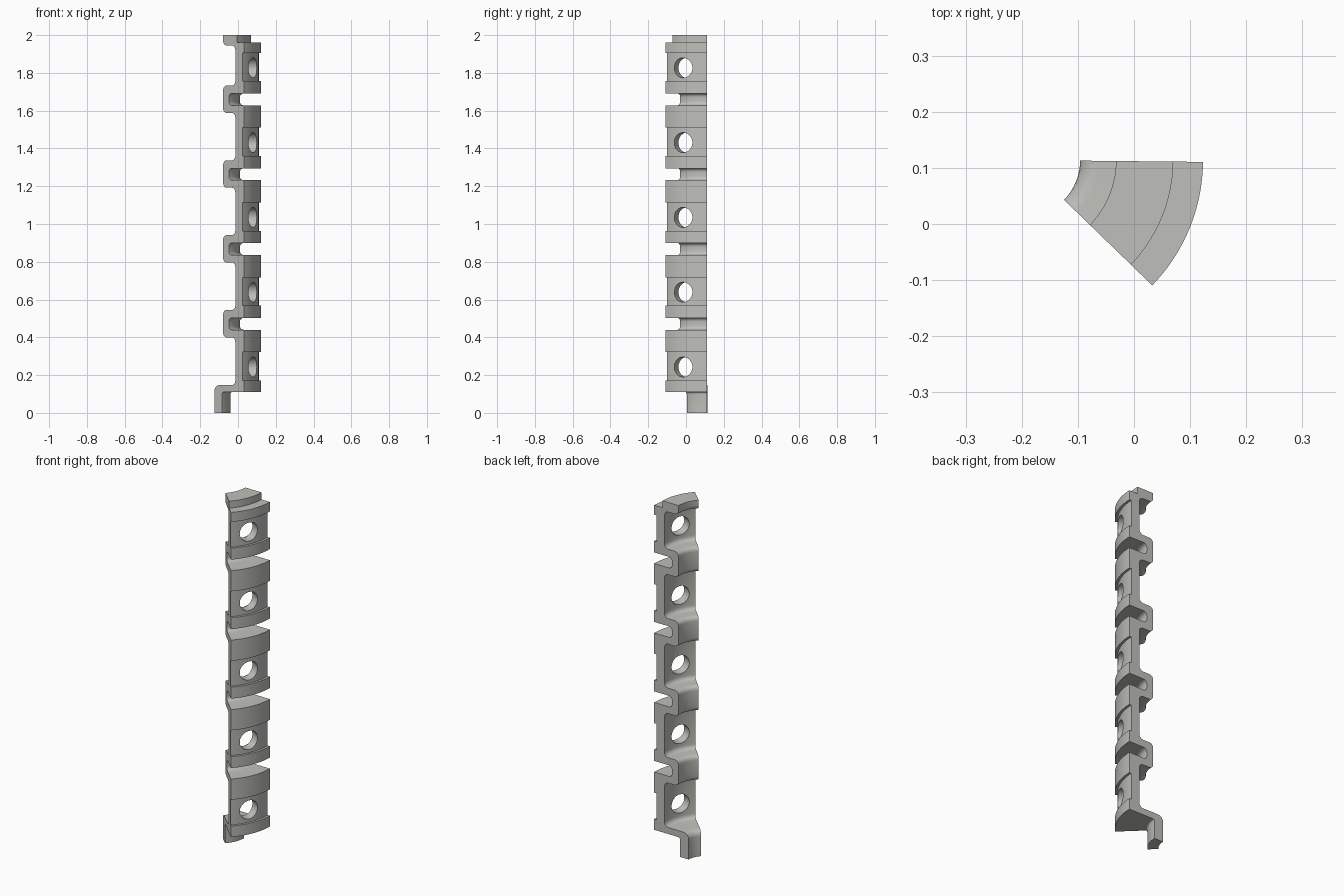
import bpy, bmesh, math
from mathutils import Vector, Matrix

if "Cube" in bpy.data.objects:
    bpy.data.objects.remove(bpy.data.objects["Cube"])

AXIS = Vector((-0.198, 0.114, 0))       # centre of the revolved wedge
A0, A1, STEPS = math.radians(-44.1), math.radians(-0.6), 24
PITCH, LEVELS = 0.396, 5
R_IN, R_REC, R_RIM = 0.256, 0.308, 0.321   # inner wall, recess, rim radii
R_LOOP, R_SLOT = 0.166, 0.208              # inner end of loop and of slot


def rounded(points, n=5):
    """Closed outline with corners (r, z, fillet) replaced by arcs."""
    out = []
    for i, (x, z, f) in enumerate(points):
        p = Vector((x, z))
        if f == 0:
            out.append(p)
            continue
        a = (Vector(points[i - 1][:2]) - p).normalized()
        b = (Vector(points[(i + 1) % len(points)][:2]) - p).normalized()
        centre = p + (a + b) * f            # all corners are square
        for k in range(n + 1):
            t = math.pi / 2 * k / n
            out.append(centre - b * f * math.cos(t) - a * f * math.sin(t))
    return out


# Outer side, bottom to top
outline = [(0.102, 0, 0), (0.158, 0, 0), (0.158, 0.11, 0.01), (R_RIM, 0.11, 0)]
for i in range(LEVELS):
    z = i * PITCH
    outline += [(R_RIM, z + 0.172, 0), (R_REC, z + 0.172, 0),
                (R_REC, z + 0.322, 0), (R_RIM, z + 0.322, 0)]
    if i < LEVELS - 1:                      # slot between two levels
        outline += [(R_RIM, z + 0.44, 0), (R_SLOT, z + 0.44, 0.02),
                    (R_SLOT, z + 0.503, 0.02), (R_RIM, z + 0.503, 0)]
# Stepped top
outline += [(R_RIM, 1.96, 0), (0.268, 1.96, 0), (0.268, 2, 0), (R_LOOP, 2, 0),
            (R_LOOP, 1.945, 0.025), (R_IN, 1.945, 0.025)]
# Inner side, top to bottom, with loops around the slots
for i in reversed(range(LEVELS - 1)):
    z = i * PITCH
    outline += [(R_IN, z + 0.545, 0.025), (R_LOOP, z + 0.545, 0.025),
                (R_LOOP, z + 0.4, 0.025), (R_IN, z + 0.4, 0.025)]
outline += [(R_IN, 0.147, 0.025), (0.102, 0.147, 0.033)]

# Revolve the outline through the wedge angle
profile = rounded(outline)
bm = bmesh.new()
rings = []
for s in range(STEPS + 1):
    a = A0 + (A1 - A0) * s / STEPS
    rings.append([bm.verts.new(AXIS + Vector((p.x * math.cos(a), p.x * math.sin(a), p.y)))
                  for p in profile])
n = len(profile)
for r0, r1 in zip(rings, rings[1:]):
    for i in range(n):
        j = (i + 1) % n
        bm.faces.new((r0[i], r0[j], r1[j], r1[i]))
bm.faces.new(rings[0])
bm.faces.new(rings[-1][::-1])
bmesh.ops.recalc_face_normals(bm, faces=bm.faces)


def make_object(name, bm):
    mesh = bpy.data.meshes.new(name)
    bm.to_mesh(mesh)
    bm.free()
    obj = bpy.data.objects.new(name, mesh)
    bpy.context.collection.objects.link(obj)
    return obj


wall = make_object("ribbed_wall_segment", bm)
grey = bpy.data.materials.new("warm grey")
grey.diffuse_color = (0.52, 0.52, 0.49, 1)
grey.use_nodes = True
grey.node_tree.nodes["Principled BSDF"].inputs["Base Color"].default_value = grey.diffuse_color
wall.data.materials.append(grey)

# Radial round holes, one per level
bm = bmesh.new()
turn = math.radians(-25)
direction = Vector((math.cos(turn), math.sin(turn), 0))
for i in range(LEVELS):
    pos = AXIS + direction * 0.29 + Vector((0, 0, 0.243 + i * PITCH))
    mat = Matrix.Translation(pos) @ Matrix.Rotation(turn, 4, 'Z') @ Matrix.Rotation(math.pi / 2, 4, 'Y')
    bmesh.ops.create_cone(bm, cap_ends=True, segments=40, radius1=0.053, radius2=0.053,
                          depth=0.16, matrix=mat)
cutter = make_object("hole_cutter", bm)
cutter.data.materials.append(grey)
cutter.hide_render = True

mod = wall.modifiers.new("holes", 'BOOLEAN')
mod.operation = 'DIFFERENCE'
mod.solver = 'EXACT'
mod.object = cutter
bpy.context.view_layer.objects.active = wall
wall.select_set(True)
bpy.ops.object.modifier_apply(modifier=mod.name)
bpy.data.objects.remove(cutter)
bpy.ops.object.shade_smooth_by_angle(angle=math.radians(30))
